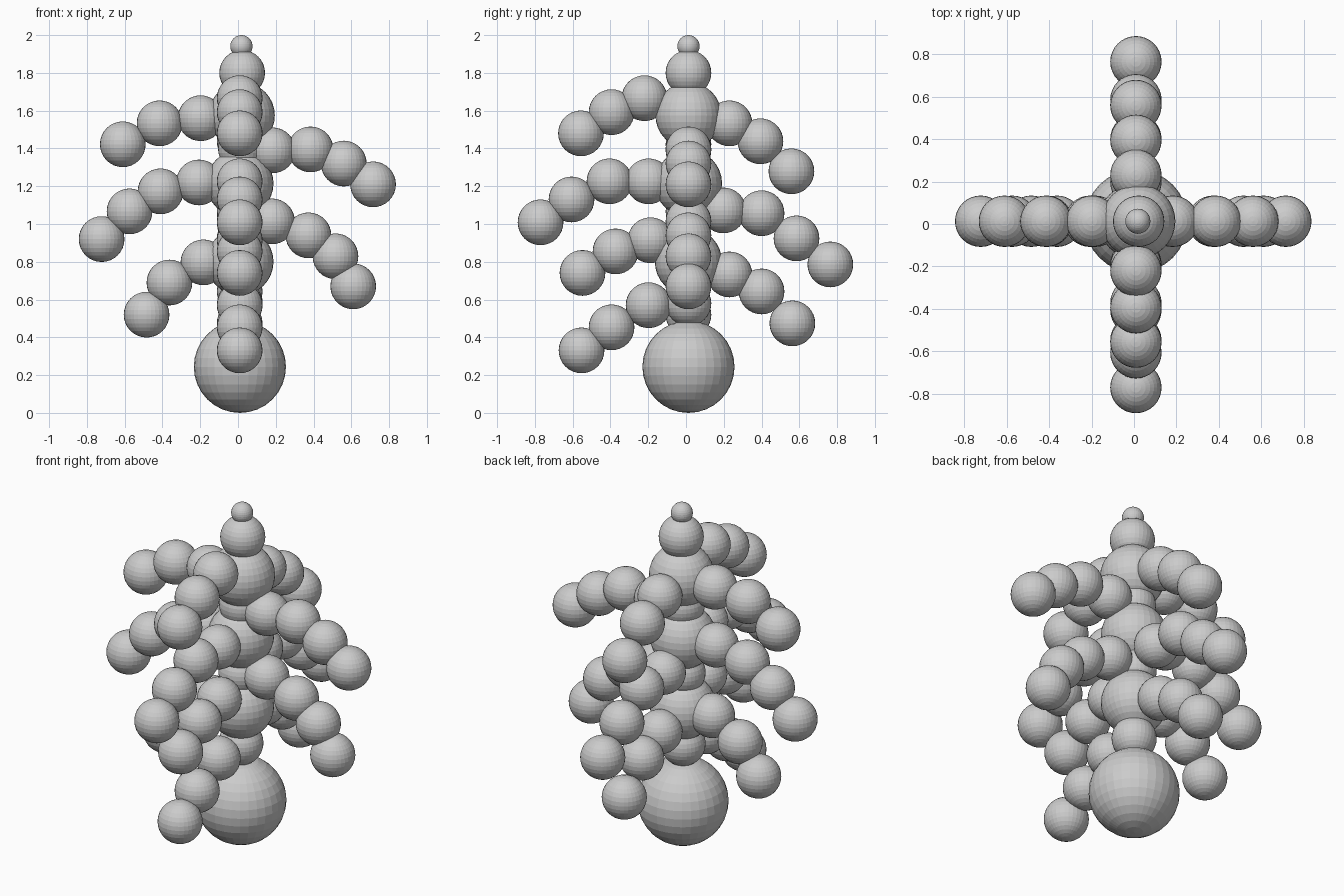
import bpy

R = 0.121  # radius of the standard bead


def ball(name, loc, r=R):
    bpy.ops.mesh.primitive_uv_sphere_add(segments=32, ring_count=16, radius=r, location=loc)
    bpy.context.object.name = name


# Central trunk: x, z, radius from the base ball to the tip
trunk = [(0.01, 0.244, 0.244), (0.01, 0.58, R), (0.01, 0.80, 0.178), (0.01, 1.0, R),
         (0.01, 1.215, 0.178), (0.015, 1.4, R), (0.02, 1.575, 0.175), (0.022, 1.80, R),
         (0.018, 1.941, 0.059)]
for i, (x, z, r) in enumerate(trunk):
    ball(f"trunk_ball_{i}", (x, 0.013, z), r)

# Drooping branches: (signed distance along the axis, height) per bead
x_branches = {
    "left_branch_top": [(-.198, 1.56), (-.415, 1.533), (-.61, 1.422)],
    "left_branch_middle": [(-.207, 1.22), (-.41, 1.173), (-.574, 1.067), (-.722, .92)],
    "left_branch_low": [(-.183, .797), (-.363, .69), (-.484, .52)],
    "right_branch_top": [(.183, 1.39), (.384, 1.395), (.56, 1.32), (.715, 1.21)],
    "right_branch_low": [(.18, 1.014), (.373, .94), (.516, .829), (.61, .67)],
}
y_branches = {
    "front_branch_top": [(-.22, 1.666), (-.394, 1.592), (-.556, 1.48)],
    "front_branch_upper": [(-.198, 1.226), (-.405, 1.226), (-.606, 1.13), (-.77, 1.009)],
    "front_branch_lower": [(-.188, .914), (-.373, .855), (-.548, .741)],
    "front_branch_low": [(-.198, .57), (-.394, .453), (-.553, .331)],
    "back_branch_top": [(.23, 1.533), (.394, 1.438), (.558, 1.279)],
    "back_branch_middle": [(.198, 1.072), (.4, 1.057), (.585, .924), (.764, .786)],
    "back_branch_low": [(.23, .733), (.4, .643), (.563, .474)],
}
for name, beads in x_branches.items():
    for i, (d, z) in enumerate(beads):
        ball(f"{name}_{i}", (d, 0.013, z))
for name, beads in y_branches.items():
    for i, (d, z) in enumerate(beads):
        ball(f"{name}_{i}", (0.009, d, z))
